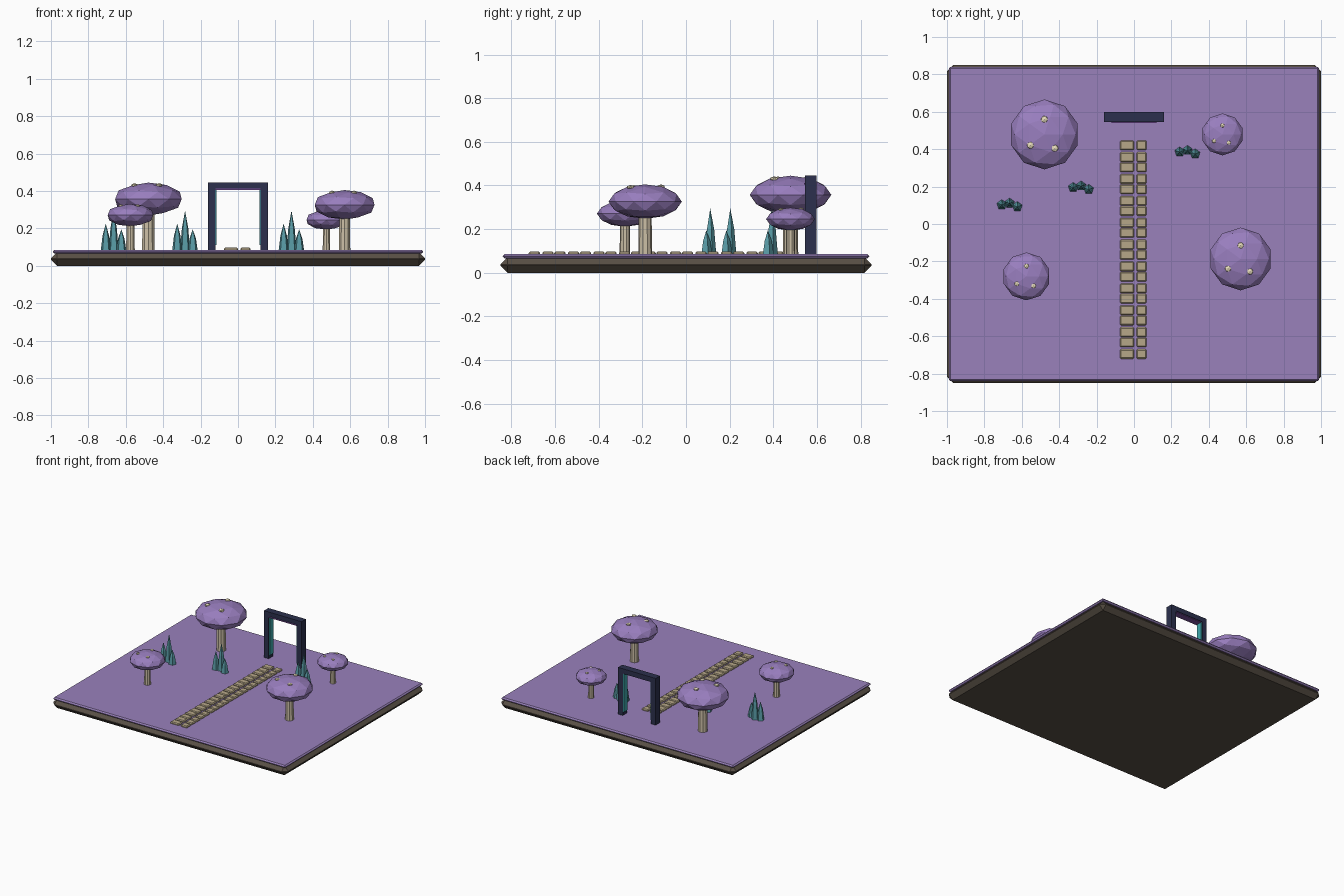
import bpy, bmesh, math
from mathutils import Vector, Matrix

if "Cube" in bpy.data.objects:
    bpy.data.objects.remove(bpy.data.objects["Cube"])


def material(name, rgb):
    m = bpy.data.materials.new(name)
    m.diffuse_color = (*rgb, 1)
    m.use_nodes = True
    m.node_tree.nodes["Principled BSDF"].inputs["Base Color"].default_value = m.diffuse_color
    return m


SOIL = material("soil", (0.10, 0.08, 0.06))
MOSS = material("moss", (0.32, 0.22, 0.50))
STONE = material("stone", (0.47, 0.39, 0.25))
STEM = material("stem", (0.60, 0.52, 0.38))
CAP = material("cap", (0.32, 0.21, 0.52))
SPOT = material("spot", (0.80, 0.72, 0.50))
CRYSTAL = material("crystal", (0.10, 0.33, 0.38))
FRAME = material("frame", (0.025, 0.03, 0.075))
GLOW = material("glow", (0.05, 0.40, 0.42))
TRIM = material("trim", (0.20, 0.08, 0.35))


def finish(name, bm, mat):
    mesh = bpy.data.meshes.new(name)
    bm.to_mesh(mesh)
    bm.free()
    mesh.materials.append(mat)
    ob = bpy.data.objects.new(name, mesh)
    bpy.context.collection.objects.link(ob)
    return ob


def box(name, lo, hi, mat, bevel=0.0):
    lo, hi = Vector(lo), Vector(hi)
    bm = bmesh.new()
    bmesh.ops.create_cube(bm, size=1)
    bmesh.ops.scale(bm, vec=hi - lo, verts=bm.verts)
    bmesh.ops.translate(bm, vec=(lo + hi) / 2, verts=bm.verts)
    if bevel:
        bmesh.ops.bevel(bm, geom=bm.edges[:], offset=bevel, segments=1,
                        affect='EDGES', profile=0.5)
    return finish(name, bm, mat)


def blob(name, center, scale, mat, subdivisions):
    bm = bmesh.new()
    mtx = Matrix.Translation(center) @ Matrix.Diagonal((*scale, 1))
    bmesh.ops.create_icosphere(bm, subdivisions=subdivisions, radius=1, matrix=mtx)
    return finish(name, bm, mat)


def tube(name, center, r1, r2, z0, z1, sides, mat):
    bm = bmesh.new()
    mtx = Matrix.Translation((*center, (z0 + z1) / 2))
    bmesh.ops.create_cone(bm, cap_ends=True, segments=sides, radius1=r1, radius2=r2,
                          depth=z1 - z0, matrix=mtx)
    return finish(name, bm, mat)


TOP = 0.085

# Ground slab
box("soil_base", (-1, -0.85, 0), (1, 0.85, 0.072), SOIL, 0.033)
box("moss_top", (-0.99, -0.84, 0.065), (0.99, 0.84, TOP), MOSS, 0.009)

# Paved path, two columns of stones
for row in range(20):
    y = -0.693 + row * 0.0585
    dy = 0.002 if row % 2 else -0.002
    for side, (x0, x1) in {"left": (-0.075, 0.0), "right": (0.014, 0.068)}.items():
        box(f"path_stone_{side}_{row}", (x0, y - 0.026 + dy, TOP - 0.01),
            (x1, y + 0.026 + dy, 0.097), STONE, 0.006)

# Gate
Y0, Y1 = 0.545, 0.598
for s, side in ((-1, "left"), (1, "right")):
    a, b = sorted((s * 0.12, s * 0.16))
    box(f"gate_post_{side}", (a, Y0, TOP), (b, Y1, 0.41), FRAME)
    a, b = sorted((s * 0.114, s * 0.122))
    box(f"gate_glow_{side}", (a, Y0 + 0.005, 0.11), (b, Y1 - 0.005, 0.408), GLOW)
box("gate_lintel", (-0.16, Y0, 0.408), (0.16, Y1, 0.445), FRAME)
box("gate_trim", (-0.12, Y0 - 0.004, 0.404), (0.12, Y1 - 0.005, 0.412), TRIM)

# Mushrooms: x, y, cap radius, cap height
MUSHROOMS = [(-0.479, 0.479, 0.187, 0.357), (0.570, -0.187, 0.168, 0.326),
             (-0.575, -0.280, 0.128, 0.271), (0.473, 0.479, 0.112, 0.246)]
for i, (x, y, r, z) in enumerate(MUSHROOMS):
    h = r * 0.47
    tube(f"mushroom_stem_{i}", (x, y), r * 0.19, r * 0.17, TOP - 0.005, z, 10, STEM)
    blob(f"mushroom_cap_{i}", (x, y, z), (r, r, h), CAP, 2)
    for j, (u, v) in enumerate(((0, 0.43), (-0.4, -0.31), (0.3, -0.4))):
        k = math.sqrt(1 - u * u - v * v) * 0.97
        blob(f"cap_spot_{i}_{j}", (x + u * r, y + v * r, z + h * k),
             (r * 0.11, r * 0.11, r * 0.06), SPOT, 1)

# Crystal clusters of three tapering five-sided shards
for i, (cx, cy) in enumerate(((-0.665, 0.103), (-0.283, 0.195), (0.286, 0.385))):
    tall = 0.295
    for j, (dx, dy, top) in enumerate(((-0.042, 0.0, 0.225), (0, 0.008, tall),
                                       (0.041, -0.01, 0.195))):
        knee = TOP + (top - TOP) * 0.55
        p = (cx + dx, cy + dy)
        tube(f"crystal_{i}_{j}", p, 0.028, 0.018, TOP - 0.003, knee, 5, CRYSTAL)
        tube(f"crystal_tip_{i}_{j}", p, 0.018, 0.0, knee, top, 5, CRYSTAL)
